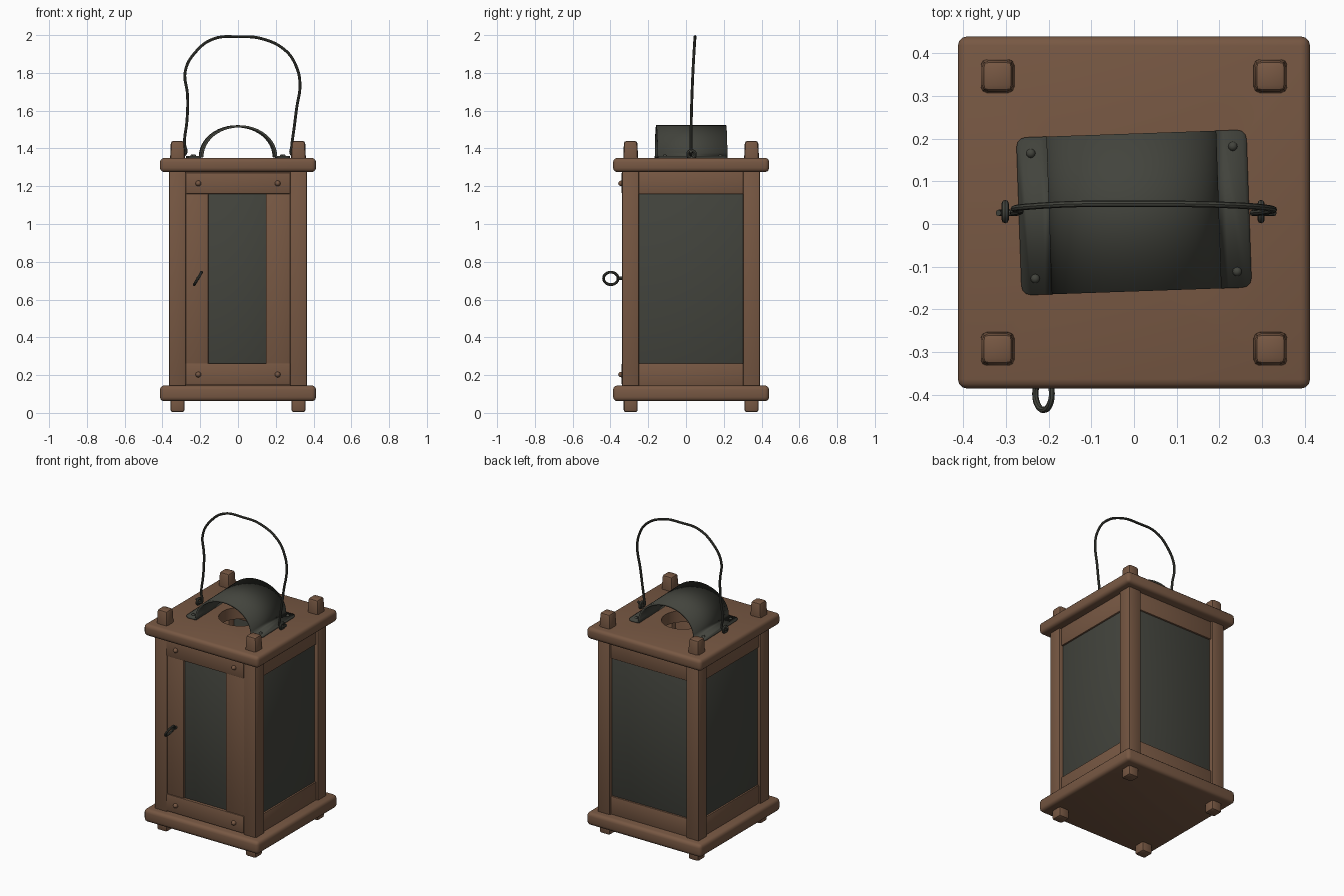
import bpy, bmesh, math
from mathutils import Vector, Matrix

if "Cube" in bpy.data.objects:
    bpy.data.objects.remove(bpy.data.objects["Cube"])

CY = 0.027          # body centre in y (the door ring sticks out in front)
PI = math.pi


def material(name, col):
    m = bpy.data.materials.new(name)
    m.diffuse_color = (*col, 1)
    m.use_nodes = True
    m.node_tree.nodes["Principled BSDF"].inputs["Base Color"].default_value = m.diffuse_color
    return m


WOOD = material("brown_wood", (0.185, 0.097, 0.056))
DARK = material("dark_metal", (0.055, 0.057, 0.046))


def smooth(ob):
    bpy.ops.object.select_all(action='DESELECT')
    ob.select_set(True)
    bpy.context.view_layer.objects.active = ob
    bpy.ops.object.shade_smooth_by_angle(angle=math.radians(40))


def finish(name, bm, mat):
    bmesh.ops.recalc_face_normals(bm, faces=bm.faces[:])
    me = bpy.data.meshes.new(name)
    bm.to_mesh(me)
    bm.free()
    ob = bpy.data.objects.new(name, me)
    bpy.context.collection.objects.link(ob)
    me.materials.append(mat)
    smooth(ob)
    return ob


def box(name, x, y, z, mat=WOOD, bevel=0.008, turn=0.0, taper=1.0, seg=2):
    """Bevelled box from (min, max) ranges around the body axis, turned about it."""
    lo, hi = Vector((x[0], y[0], z[0])), Vector((x[1], y[1], z[1]))
    bm = bmesh.new()
    bmesh.ops.create_cube(bm, size=1)
    size, mid = hi - lo, (lo + hi) / 2
    for v in bm.verts:
        k = taper if v.co.z > 0 else 1
        v.co = Vector((v.co.x * size.x * k, v.co.y * size.y * k, v.co.z * size.z)) + mid
    bmesh.ops.bevel(bm, geom=bm.edges[:], offset=bevel, segments=seg,
                    profile=0.5, affect='EDGES')
    bmesh.ops.transform(bm, verts=bm.verts[:],
                        matrix=Matrix.Translation((0, CY, 0)) @ Matrix.Rotation(turn, 4, 'Z'))
    return finish(name, bm, mat)


def dome(name, pos, r, h, mat, front=False):
    bm = bmesh.new()
    bmesh.ops.create_uvsphere(bm, u_segments=12, v_segments=8, radius=1)
    s = (r, h, r) if front else (r, r, h)
    bmesh.ops.scale(bm, vec=s, verts=bm.verts[:])
    bmesh.ops.translate(bm, vec=pos, verts=bm.verts[:])
    return finish(name, bm, mat)


def wire(name, pts, r, mat=DARK, cyclic=False):
    cu = bpy.data.curves.new(name, 'CURVE')
    cu.dimensions = '3D'
    cu.bevel_depth, cu.bevel_resolution, cu.resolution_u = r, 2, 6
    sp = cu.splines.new('BEZIER')
    sp.bezier_points.add(len(pts) - 1)
    for b, p in zip(sp.bezier_points, pts):
        b.co = p
        b.handle_left_type = b.handle_right_type = 'AUTO'
    sp.use_cyclic_u = cyclic
    cu.use_fill_caps = True
    cu.materials.append(mat)
    ob = bpy.data.objects.new(name, cu)
    bpy.context.collection.objects.link(ob)
    bpy.ops.object.select_all(action='DESELECT')
    ob.select_set(True)
    bpy.context.view_layer.objects.active = ob
    bpy.ops.object.convert(target='MESH')
    smooth(bpy.context.object)


def ring(name, c, u, v, R, r):
    c, u, v = Vector(c), Vector(u).normalized(), Vector(v).normalized()
    wire(name, [c + R * (math.cos(a) * u + math.sin(a) * v)
                for a in (i * PI / 4 for i in range(8))], r, cyclic=True)


# base and roof boards
H = 0.413
box("base_board", (-H, H), (-H, H), (0.062, 0.145), bevel=0.022, seg=3)
roof = box("roof_board", (-H, H), (-H, H), (1.275, 1.35), bevel=0.022, seg=3)

# round smoke hole in the roof
bm = bmesh.new()
bmesh.ops.create_cone(bm, cap_ends=True, segments=32, radius1=0.13, radius2=0.13, depth=0.4,
                      matrix=Matrix.Translation((0, CY, 1.31)))
cutter = finish("hole_cutter", bm, WOOD)
cutter.hide_render = True
mod = roof.modifiers.new("smoke_hole", 'BOOLEAN')
mod.operation, mod.object, mod.solver = 'DIFFERENCE', cutter, 'EXACT'
bpy.context.view_layer.objects.active = roof
bpy.ops.object.modifier_apply(modifier=mod.name)
bpy.data.objects.remove(cutter)
smooth(roof)

# corner posts with pegs through the boards
for sx in (-1, 1):
    for sy in (-1, 1):
        def around(c, w):
            return (c - w, c + w)
        x, y = sx * 0.32, sy * 0.32
        name = ("front" if sy < 0 else "back") + ("_left" if sx < 0 else "_right")
        box(name + "_post", around(x, 0.045), around(y, 0.045), (0.13, 1.29))
        box(name + "_top_peg", around(x, 0.041), around(y, 0.041), (1.31, 1.44),
            bevel=0.014, taper=0.86)
        box(name + "_foot", around(x, 0.037), around(y, 0.037), (0.004, 0.09), bevel=0.012)

# back and side panels: two rails and a wide pane
W = 0.278
for name, turn in (("right", PI / 2), ("back", PI), ("left", -PI / 2)):
    box(name + "_top_rail", (-W, W), (-0.352, -0.30), (1.158, 1.28), bevel=0.005, turn=turn)
    box(name + "_bottom_rail", (-W, W), (-0.352, -0.30), (0.14, 0.262), bevel=0.005, turn=turn)
    box(name + "_pane", (-W, W), (-0.343, -0.322), (0.258, 1.162), DARK, 0.008, turn)

# front door: rails, stiles, narrow pane
box("door_top_rail", (-W, W), (-0.368, -0.31), (1.16, 1.272), bevel=0.005)
box("door_bottom_rail", (-W, W), (-0.368, -0.31), (0.15, 0.262), bevel=0.005)
box("door_left_stile", (-W, -0.157), (-0.362, -0.31), (0.25, 1.17), bevel=0.005)
box("door_right_stile", (0.147, W), (-0.362, -0.31), (0.25, 1.17), bevel=0.005)
box("door_pane", (-0.162, 0.152), (-0.352, -0.325), (0.258, 1.162), DARK, 0.008)
for x in (-0.21, 0.21):
    for z in (0.203, 1.215):
        dome("door_peg", (x, CY - 0.368, z), 0.015, 0.018, WOOD, True)

# door pull ring and its shank
ring("door_ring", (-0.212, -0.398, 0.712), (0, 1, 0), (0.5, 0, 0.85), 0.038, 0.0075)
wire("door_ring_shank", [(-0.212, -0.32, 0.712), (-0.212, -0.345, 0.712),
                         (-0.212, -0.362, 0.712)], 0.009)

# arched metal smoke hood with flanges and rounded corners
N = 24
prof = [(-0.27, 1.354), (-0.215, 1.354)]
prof += [(-0.195 * math.cos(PI * i / N), 1.357 + 0.16 * math.sin(PI * i / N))
         for i in range(N + 1)]
prof += [(0.215, 1.354), (0.27, 1.354)]
bm = bmesh.new()
rows = [[bm.verts.new((x, y, z)) for x, z in prof] for y in (-0.185, 0.185)]
for i in range(len(prof) - 1):
    bm.faces.new((rows[0][i], rows[0][i + 1], rows[1][i + 1], rows[1][i]))
bmesh.ops.bevel(bm, geom=[r[k] for r in rows for k in (0, -1)], offset=0.022,
                segments=3, profile=0.5, affect='VERTICES')
HOOD = Matrix.Translation((0, CY, 0)) @ Matrix.Rotation(math.radians(2), 4, 'Z')
bmesh.ops.transform(bm, verts=bm.verts[:], matrix=HOOD)
hood = finish("smoke_hood", bm, DARK)
mod = hood.modifiers.new("thickness", 'SOLIDIFY')
mod.thickness, mod.offset = 0.012, 0
bpy.context.view_layer.objects.active = hood
bpy.ops.object.modifier_apply(modifier=mod.name)
for x in (-0.237, 0.237):
    for y in (-0.147, 0.147):
        dome("hood_rivet", HOOD @ Vector((x, y, 1.359)), 0.011, 0.01, DARK)

# handle eyelets and bent wire handle
for x in (-0.302, 0.298):
    ring("handle_eyelet", (x, 0.029, 1.369), (0, 1, 0), (0, 0, 1), 0.019, 0.0085)
path = [(-0.318, 1.385), (-0.305, 1.366), (-0.28, 1.37), (-0.284, 1.43), (-0.27, 1.55),
        (-0.267, 1.68), (-0.279, 1.81), (-0.225, 1.91), (-0.13, 1.98), (0, 1.991),
        (0.13, 1.98), (0.255, 1.915), (0.31, 1.83), (0.328, 1.74), (0.31, 1.61),
        (0.296, 1.5), (0.284, 1.41), (0.283, 1.37), (0.305, 1.366), (0.33, 1.383)]
wire("wire_handle", [(x, 0.026 + 0.022 * ((z - 1.366) / 0.63) ** 2, z) for x, z in path], 0.0075)
